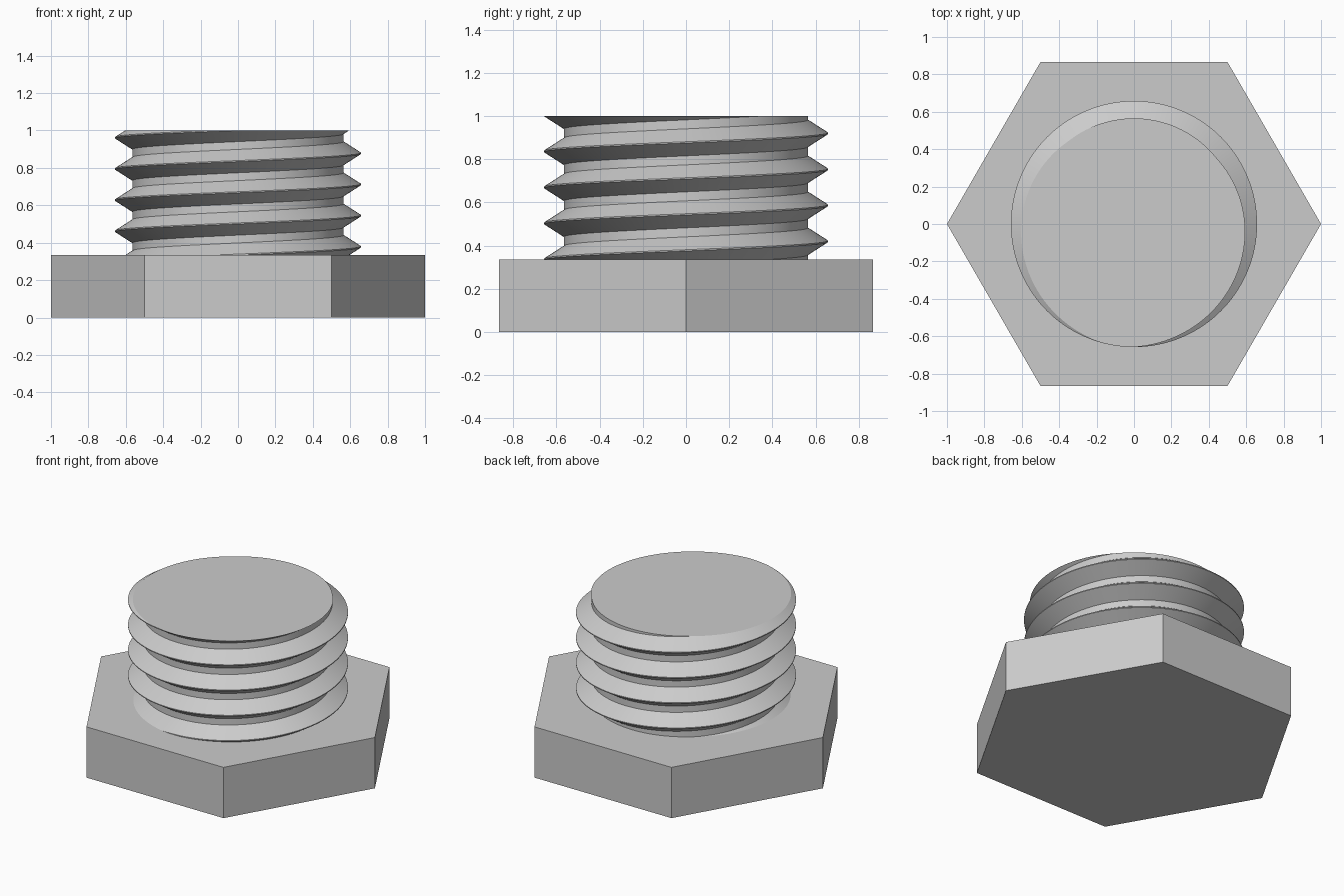
import bpy, bmesh, math

default_cube = bpy.data.objects.get("Cube")
if default_cube:
    bpy.data.objects.remove(default_cube, do_unlink=True)

HEAD_TOP, TOP = 0.335, 1.0
ROOT, CREST = 0.565, 0.658
PITCH = 1 / 6
HALF_BASE, HALF_CREST = 0.0625, 0.003
START = 0.878          # height of one crest on the +x side
SEGMENTS = 144

steel = bpy.data.materials.new("grey_steel")
steel.use_nodes = True
colour = (0.6, 0.6, 0.6, 1)
steel.diffuse_color = colour
steel.node_tree.nodes["Principled BSDF"].inputs["Base Color"].default_value = colour


def finish(bm, name):
    bmesh.ops.recalc_face_normals(bm, faces=bm.faces)
    mesh = bpy.data.meshes.new(name)
    bm.to_mesh(mesh)
    bm.free()
    mesh.materials.append(steel)
    obj = bpy.data.objects.new(name, mesh)
    bpy.context.collection.objects.link(obj)
    return obj


def thread_radius(offset):
    """Radius at a height offset from the nearest crest."""
    d = abs((offset + PITCH / 2) % PITCH - PITCH / 2)
    t = (HALF_BASE - d) / (HALF_BASE - HALF_CREST)
    return ROOT + (CREST - ROOT) * min(1, max(0, t))


# Hexagonal head, corners on the x axis
bm = bmesh.new()
bmesh.ops.create_circle(bm, cap_ends=True, segments=6, radius=1)
corner = max(bm.verts, key=lambda v: v.co.x).co
turn = -math.atan2(corner.y, corner.x)
for v in bm.verts:
    a = math.atan2(v.co.y, v.co.x) + turn
    v.co = (math.cos(a), math.sin(a), 0)
side = bmesh.ops.extrude_face_region(bm, geom=bm.faces[:], use_keep_orig=True)
for v in side["geom"]:
    if isinstance(v, bmesh.types.BMVert):
        v.co.z = HEAD_TOP
finish(bm, "hex_head")

# Threaded shank: helical rows cut off level at both ends
bm = bmesh.new()
breaks = (-HALF_BASE, -HALF_CREST, HALF_CREST, HALF_BASE)
offsets = [turn_no * PITCH + b for turn_no in range(-5, 3) for b in breaks]
columns = []
for i in range(SEGMENTS + 1):
    angle = math.tau * i / SEGMENTS
    crest_z = START + PITCH * i / SEGMENTS
    column = []
    for offset in offsets:
        z = min(TOP, max(HEAD_TOP, crest_z + offset))
        r = thread_radius(z - crest_z)
        column.append(bm.verts.new((r * math.cos(angle), r * math.sin(angle), z)))
    columns.append(column)
for a, b in zip(columns, columns[1:]):
    for j in range(len(offsets) - 1):
        bm.faces.new((a[j], b[j], b[j + 1], a[j + 1]))
bmesh.ops.remove_doubles(bm, verts=bm.verts, dist=0.0002)

# Flat end of the shank
rim = [e for e in bm.edges if e.is_boundary and all(v.co.z > TOP - 0.001 for v in e.verts)]
bmesh.ops.contextual_create(bm, geom=rim)
shank = finish(bm, "threaded_shank")

bpy.ops.object.select_all(action='DESELECT')
shank.select_set(True)
bpy.context.view_layer.objects.active = shank
bpy.ops.object.shade_smooth_by_angle(angle=math.radians(25))
